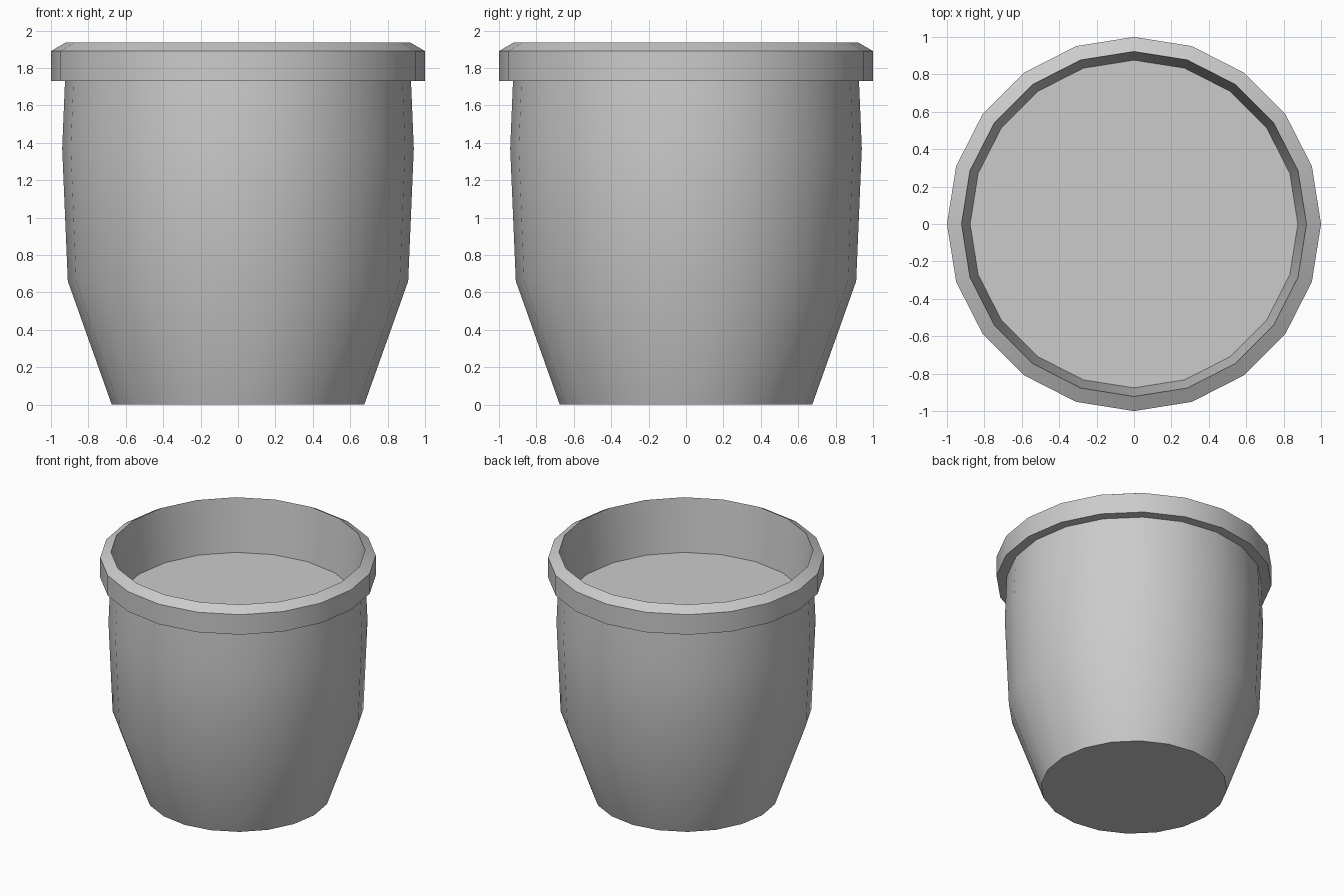
import bpy, bmesh, math

if "Cube" in bpy.data.objects:
    bpy.data.objects.remove(bpy.data.objects["Cube"])

SIDES = 20


def lathe(name, profile, cap_start=False, cap_end=False):
    """Spin a (radius, height) profile around z."""
    bm = bmesh.new()
    rings = []
    for r, z in profile:
        rings.append([bm.verts.new((r * math.cos(2 * math.pi * i / SIDES),
                                    r * math.sin(2 * math.pi * i / SIDES), z))
                      for i in range(SIDES)])
    for low, high in zip(rings, rings[1:]):
        for i in range(SIDES):
            j = (i + 1) % SIDES
            bm.faces.new((low[i], low[j], high[j], high[i]))
    if cap_start:
        bm.faces.new(rings[0][::-1])
    if cap_end:
        bm.faces.new(rings[-1])
    mesh = bpy.data.meshes.new(name)
    bm.to_mesh(mesh)
    bm.free()
    obj = bpy.data.objects.new(name, mesh)
    bpy.context.collection.objects.link(obj)
    bpy.ops.object.select_all(action='DESELECT')
    obj.select_set(True)
    bpy.context.view_layer.objects.active = obj
    bpy.ops.object.shade_smooth_by_angle(angle=math.radians(30))
    return obj


# Pot: base, tapered wall, overhanging bevelled rim, inner wall down to the soil
lathe("pot", [(0.675, 0), (0.91, 0.66), (0.94, 1.37), (0.925, 1.73),
              (1.0, 1.73), (1.0, 1.89), (0.922, 1.935), (0.876, 1.515)],
      cap_start=True)

# Soil: flat disc filling the pot below the rim
lathe("soil", [(0.876, 1.515)], cap_end=True)
